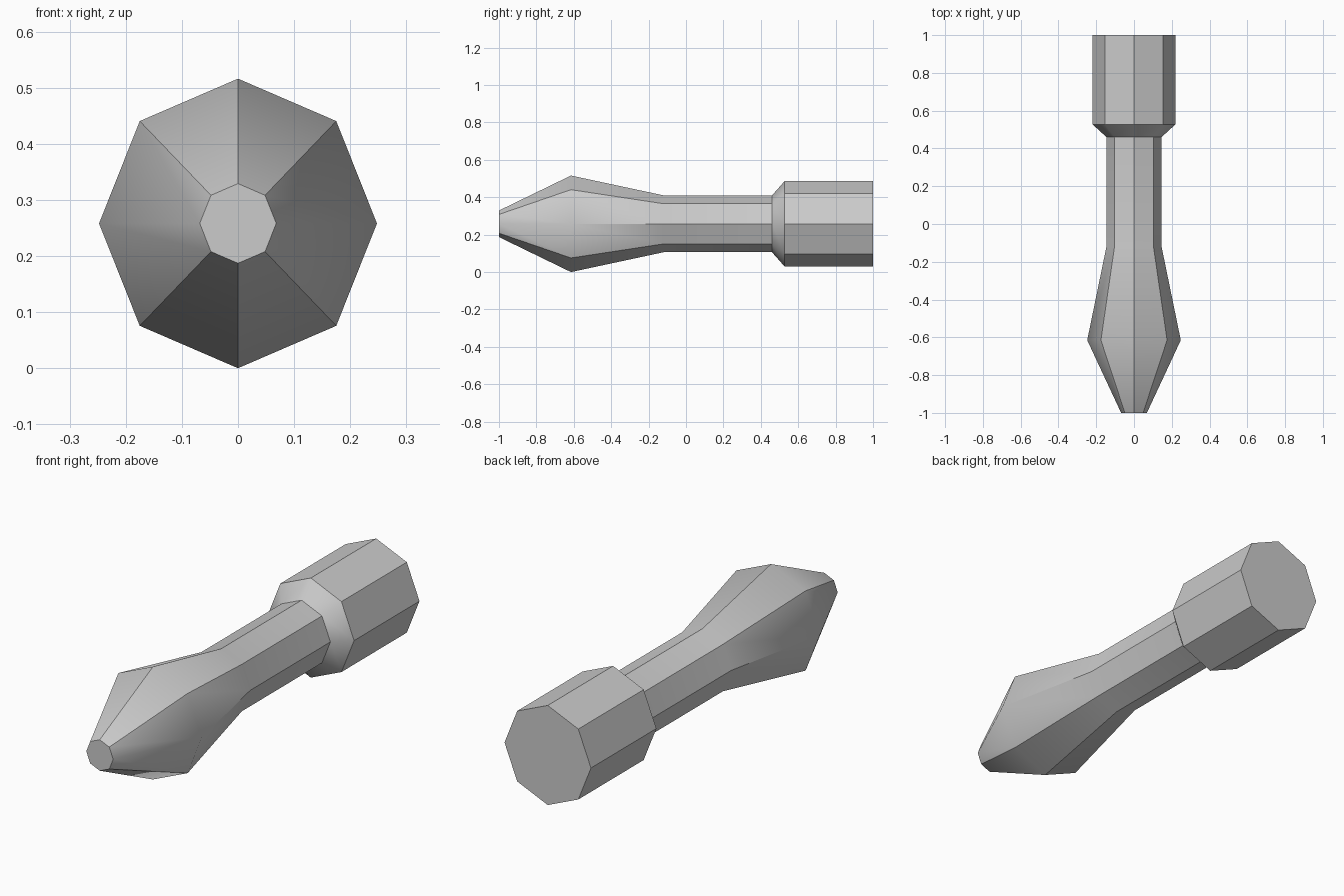
import bpy, bmesh, math

cube = bpy.data.objects.get("Cube")
if cube:
    bpy.data.objects.remove(cube, do_unlink=True)

SIDES = 8
CENTRE_Z = 0.258
SQUASH = 0.96  # width relative to height

# One plain grey for the whole tool
grey = bpy.data.materials.new("plain grey")
grey.use_nodes = True
colour = (0.6, 0.6, 0.6, 1)
grey.diffuse_color = colour
grey.node_tree.nodes["Principled BSDF"].inputs["Base Color"].default_value = colour

# Profile along the length: (y, radius)
profile = [
    (-1.0, 0.071),    # blunt tip
    (-0.615, 0.258),  # widest bulge
    (-0.12, 0.152),   # neck
    (0.46, 0.152),    # end of shaft
    (0.527, 0.228),   # shoulder
    (1.0, 0.228),     # butt
]

bm = bmesh.new()
rings = []
for y, radius in profile:
    ring = []
    for i in range(SIDES):
        a = math.tau * i / SIDES
        ring.append(bm.verts.new((SQUASH * radius * math.sin(a), y,
                                  CENTRE_Z + radius * math.cos(a))))
    rings.append(ring)

# Skin between the rings, then the two end caps
for near, far in zip(rings, rings[1:]):
    for i in range(SIDES):
        j = (i + 1) % SIDES
        bm.faces.new((near[i], near[j], far[j], far[i]))
bm.faces.new(rings[0])
bm.faces.new(rings[-1])
bmesh.ops.recalc_face_normals(bm, faces=bm.faces)

mesh = bpy.data.meshes.new("handle")
bm.to_mesh(mesh)
bm.free()
mesh.materials.append(grey)
handle = bpy.data.objects.new("handle", mesh)
bpy.context.collection.objects.link(handle)

# Soft shading along the length, crisp ridges
bpy.context.view_layer.objects.active = handle
handle.select_set(True)
bpy.ops.object.shade_smooth_by_angle(angle=math.radians(40))
